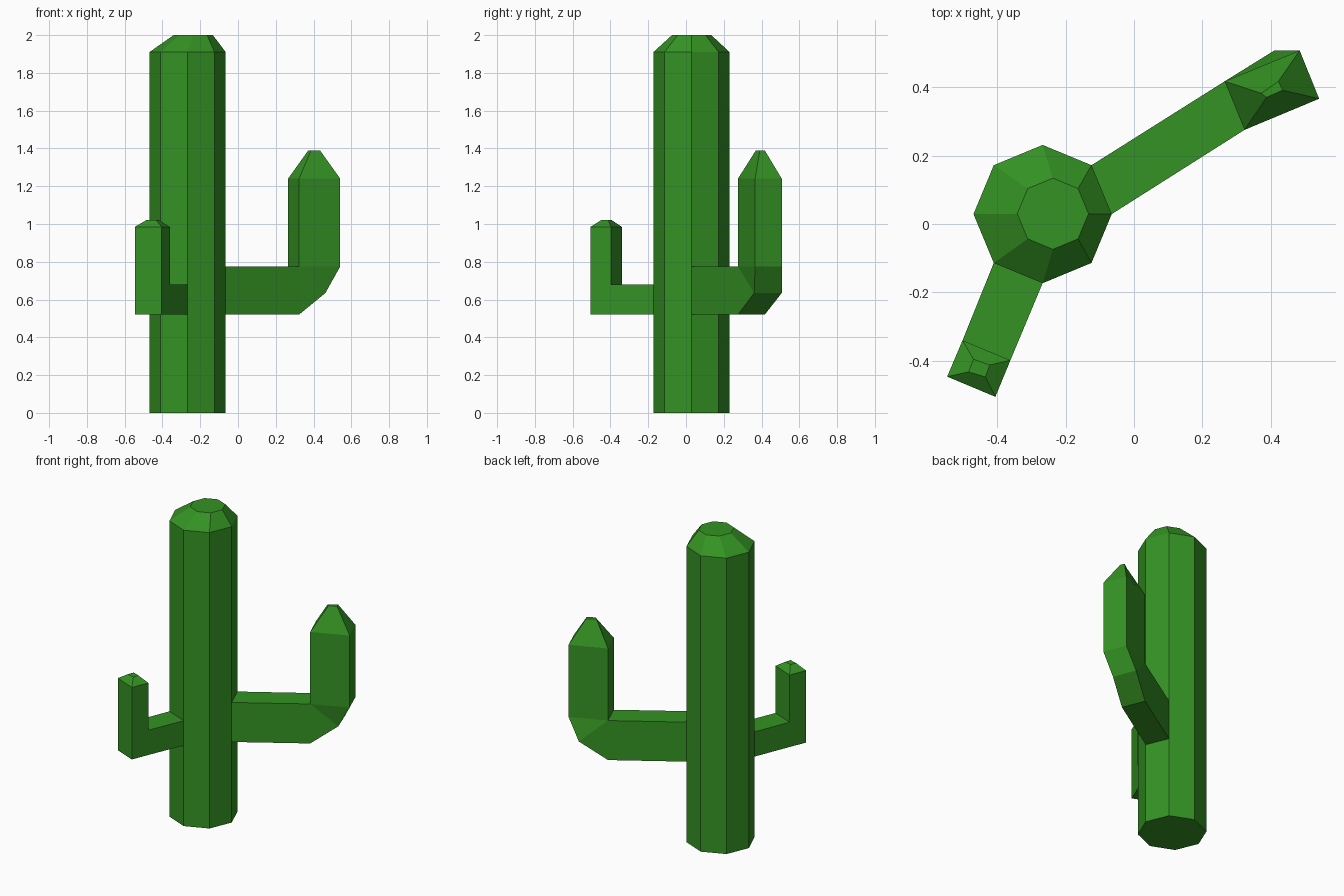
import bpy, bmesh
from math import cos, sin, pi

if "Cube" in bpy.data.objects:
    bpy.data.objects.remove(bpy.data.objects["Cube"])

green = bpy.data.materials.new("cactus_green")
green.diffuse_color = (0.035, 0.29, 0.017, 1)
green.use_nodes = True
green.node_tree.nodes["Principled BSDF"].inputs["Base Color"].default_value = green.diffuse_color


def loft(name, rings):
    """Skin a list of rings, merging coincident points, and cap both ends."""
    bm = bmesh.new()
    cache = {}

    def vert(p):
        key = tuple(round(c, 4) for c in p)
        if key not in cache:
            cache[key] = bm.verts.new(key)
        return cache[key]

    def face(points):
        vs = list(dict.fromkeys(vert(p) for p in points))
        if len(vs) > 2:
            bm.faces.new(vs)

    for r, s in zip(rings, rings[1:]):
        for i in range(len(r)):
            j = (i + 1) % len(r)
            face([r[i], r[j], s[j], s[i]])
    face(rings[0][::-1])
    face(rings[-1])
    bmesh.ops.recalc_face_normals(bm, faces=bm.faces)
    mesh = bpy.data.meshes.new(name)
    bm.to_mesh(mesh)
    bm.free()
    mesh.materials.append(green)
    obj = bpy.data.objects.new(name, mesh)
    bpy.context.collection.objects.link(obj)


def at(points, z):
    return [(x, y, z) for x, y in points]


def octagon(x, y, r, z):
    return [(x + r * cos(i * pi / 4), y + r * sin(i * pi / 4), z) for i in range(8)]


def arm(name, root, inner, outer, tip, z_low, z_high, elbow, z_top, z_tip):
    """Square arm: out from the trunk, around the elbow, then up to a blunt tip."""
    hinge = at(inner, z_high)
    rings = [at(root, z_high) + at(root[::-1], z_low),
             hinge + at(inner[::-1], z_low),
             hinge + elbow,
             hinge + at(outer, z_high),
             at(inner + outer, z_top),
             at(tip, z_tip)]
    loft(name, rings)


# Eight-sided trunk with a slightly off-centre bevelled crown
cx, cy, r = -0.267, 0.029, 0.202
loft("trunk", [octagon(cx, cy, r, 0), octagon(cx, cy, r, 1.91),
               octagon(-0.237, 0.03, 0.104, 2.0)])
corner = [(p[0], p[1]) for p in octagon(cx, cy, r, 0)]

# Large arm with a chamfered elbow
arm("large_arm", [corner[1], corner[0]],
    [(0.265, 0.417), (0.323, 0.275)], [(0.541, 0.366), (0.484, 0.507)],
    [(0.372, 0.382), (0.387, 0.370), (0.434, 0.391), (0.422, 0.417)],
    0.52, 0.775, [(0.463, 0.361, 0.635), (0.41, 0.507, 0.635)], 1.24, 1.39)

# Small arm with a square elbow
small_outer = [(-0.405, -0.505), (-0.546, -0.446)]
arm("small_arm", [corner[5], corner[6]],
    [(-0.501, -0.340), (-0.361, -0.398)], small_outer,
    [(-0.469, -0.395), (-0.422, -0.412), (-0.434, -0.447), (-0.483, -0.432)],
    0.52, 0.68, at(small_outer, 0.52), 0.985, 1.022)
